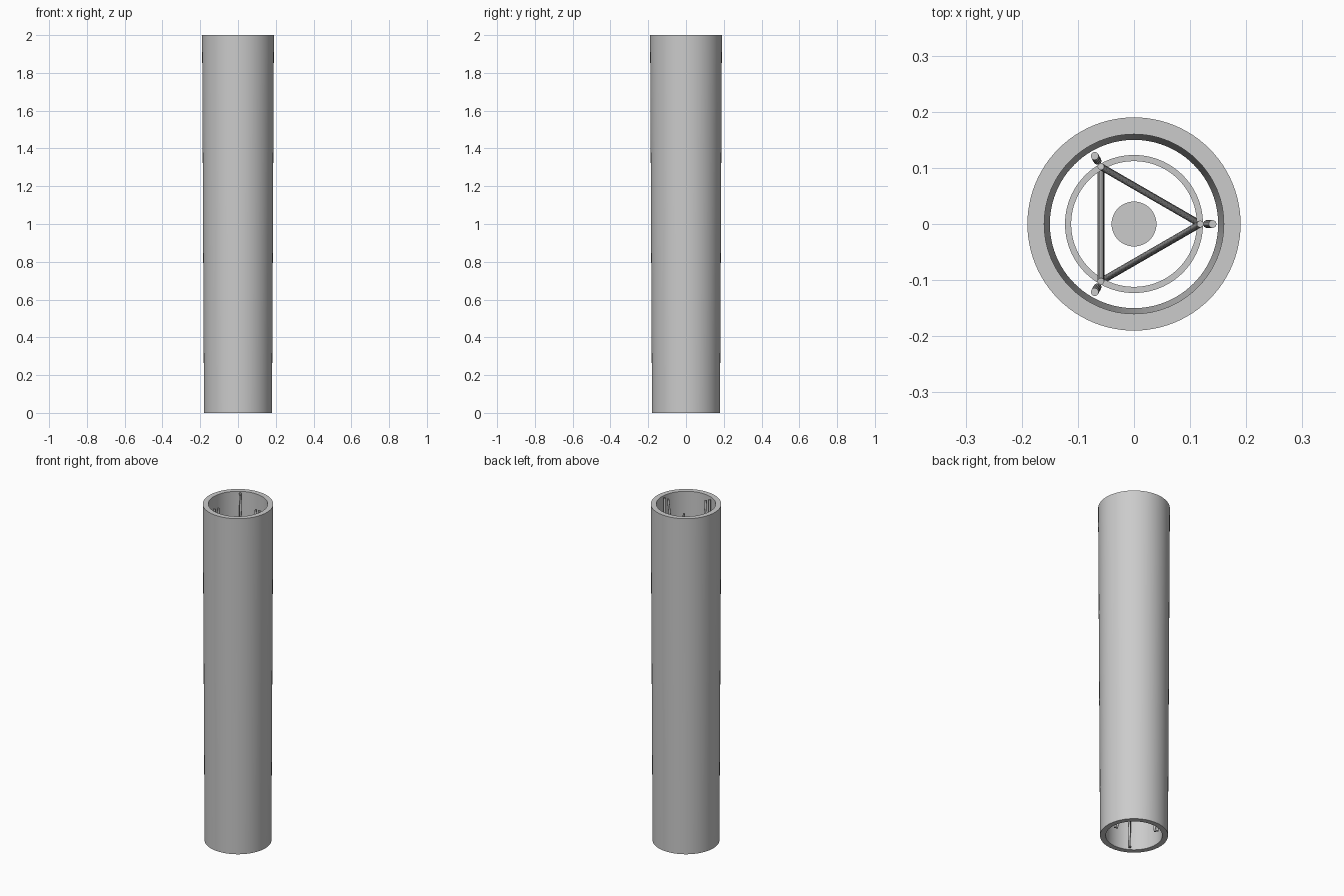
import bpy, bmesh
from math import cos, sin, pi, radians
from mathutils import Vector

cube = bpy.data.objects.get("Cube")
if cube:
    bpy.data.objects.remove(cube, do_unlink=True)

grey = bpy.data.materials.new("plain grey")
grey.use_nodes = True
COLOUR = (0.6, 0.6, 0.6, 1)
grey.diffuse_color = COLOUR
grey.node_tree.nodes["Principled BSDF"].inputs["Base Color"].default_value = COLOUR


def finish(obj, name):
    obj.name = name
    obj.data.materials.append(grey)
    bpy.ops.object.select_all(action='DESELECT')
    obj.select_set(True)
    bpy.context.view_layer.objects.active = obj
    bpy.ops.object.shade_smooth_by_angle(angle=radians(30))


def lathe(name, profile, segments=96):
    """Revolve a closed (radius, height) profile about z."""
    bm = bmesh.new()
    rings = [[bm.verts.new((r * cos(2 * pi * i / segments), r * sin(2 * pi * i / segments), z))
              for i in range(segments)] for r, z in profile]
    for a, b in zip(rings, rings[1:] + rings[:1]):
        for i in range(segments):
            j = (i + 1) % segments
            bm.faces.new((a[i], a[j], b[j], b[i]))
    bmesh.ops.recalc_face_normals(bm, faces=bm.faces)
    mesh = bpy.data.meshes.new(name)
    bm.to_mesh(mesh)
    bm.free()
    obj = bpy.data.objects.new(name, mesh)
    bpy.context.collection.objects.link(obj)
    finish(obj, name)


def rod(name, start, end, radius, sides=16):
    """Straight round bar between two points."""
    axis = end - start
    bpy.ops.mesh.primitive_cylinder_add(vertices=sides, radius=radius, depth=axis.length,
                                        location=(start + end) / 2)
    obj = bpy.context.object
    obj.rotation_euler = axis.to_track_quat('Z', 'Y').to_euler()
    finish(obj, name)


def polar(radius, degrees, z):
    return Vector((radius * cos(radians(degrees)), radius * sin(radians(degrees)), z))


# Tapered hollow shaft
lathe("tapered_tube", [(0.18, 0), (0.19, 2), (0.16, 2), (0.15, 0)])

# Ring and round plate inside, at mid height
lathe("inner_ring", [(0.123, 0.99), (0.123, 1.01), (0.112, 1.01), (0.112, 0.99)])
bpy.ops.mesh.primitive_cylinder_add(vertices=64, radius=0.04, depth=0.02, location=(0, 0, 1))
finish(bpy.context.object, "centre_plate")

# Bars along the wall, and long diagonals that cross to the next corner
for n in range(3):
    angle = 120 * n
    rod(f"wall_bar_{n + 1}", polar(0.13, angle, 0.002), polar(0.14, angle, 1.998), 0.007)
    rod(f"diagonal_bar_{n + 1}", polar(0.118, angle - 120, 0.002),
        polar(0.118, angle, 1.998), 0.006)
